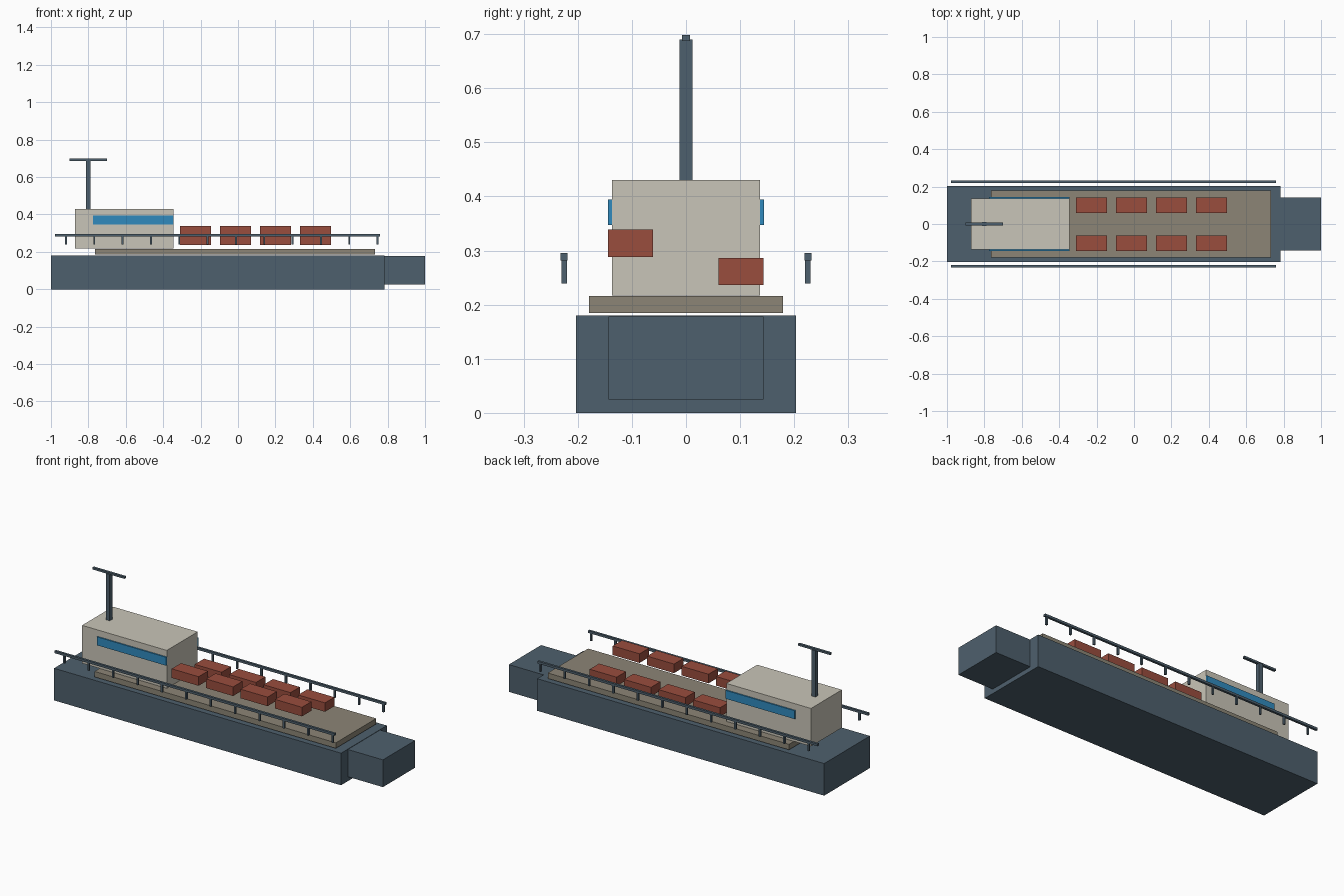
import bpy

if "Cube" in bpy.data.objects:
    bpy.data.objects.remove(bpy.data.objects["Cube"])


def material(name, rgb):
    m = bpy.data.materials.new(name)
    m.diffuse_color = (*rgb, 1)
    m.use_nodes = True
    m.node_tree.nodes["Principled BSDF"].inputs["Base Color"].default_value = m.diffuse_color
    return m


SLATE = material("slate blue", (0.076, 0.117, 0.153))
TAUPE = material("deck taupe", (0.262, 0.235, 0.181))
CREAM = material("cabin cream", (0.584, 0.558, 0.479))
RED = material("cargo red", (0.319, 0.074, 0.048))
BLUE = material("window blue", (0.030, 0.254, 0.515))


def box(name, x, y, z, mat):
    """Box from (min, max) ranges on each axis."""
    lo, hi = zip(x, y, z)
    verts = [(a, b, c) for a in (lo[0], hi[0]) for b in (lo[1], hi[1]) for c in (lo[2], hi[2])]
    faces = [(0, 1, 3, 2), (4, 6, 7, 5), (0, 4, 5, 1), (2, 3, 7, 6), (0, 2, 6, 4), (1, 5, 7, 3)]
    me = bpy.data.meshes.new(name)
    me.from_pydata(verts, [], faces)
    me.materials.append(mat)
    ob = bpy.data.objects.new(name, me)
    bpy.context.collection.objects.link(ob)
    return ob


# Hull, blunt bow and raised deck
box("hull", (-1, 0.782), (-0.203, 0.203), (0, 0.18), SLATE)
box("bow", (0.782, 1), (-0.143, 0.143), (0.025, 0.178), SLATE)
box("deck", (-0.765, 0.733), (-0.179, 0.179), (0.185, 0.216), TAUPE)

# Cabin with a window band on each side
box("cabin", (-0.872, -0.346), (-0.137, 0.137), (0.217, 0.43), CREAM)
box("window_front", (-0.776, -0.346), (-0.144, -0.137), (0.347, 0.394), BLUE)
box("window_back", (-0.776, -0.346), (0.137, 0.144), (0.347, 0.394), BLUE)

# Mast and crossbar
box("mast", (-0.812, -0.788), (-0.012, 0.012), (0.43, 0.69), SLATE)
box("mast_crossbar", (-0.9, -0.7), (-0.007, 0.007), (0.687, 0.698), SLATE)

# Cargo: the front row sits one level higher than the back row
for i in range(4):
    x = -0.311 + i * 0.214
    box(f"container_front_{i}", (x, x + 0.167), (-0.144, -0.061), (0.288, 0.339), RED)
    box(f"container_back_{i}", (x, x + 0.167), (0.06, 0.143), (0.236, 0.286), RED)

# Railings with posts along both sides
for side, y in (("front", -0.225), ("back", 0.225)):
    box(f"rail_{side}", (-0.978, 0.76), (y - 0.0065, y + 0.0065), (0.282, 0.295), SLATE)
    for i in range(12):
        x = -0.92 + i * 0.1515
        box(f"rail_post_{side}_{i}", (x - 0.005, x + 0.005), (y - 0.005, y + 0.005), (0.239, 0.282), SLATE)
